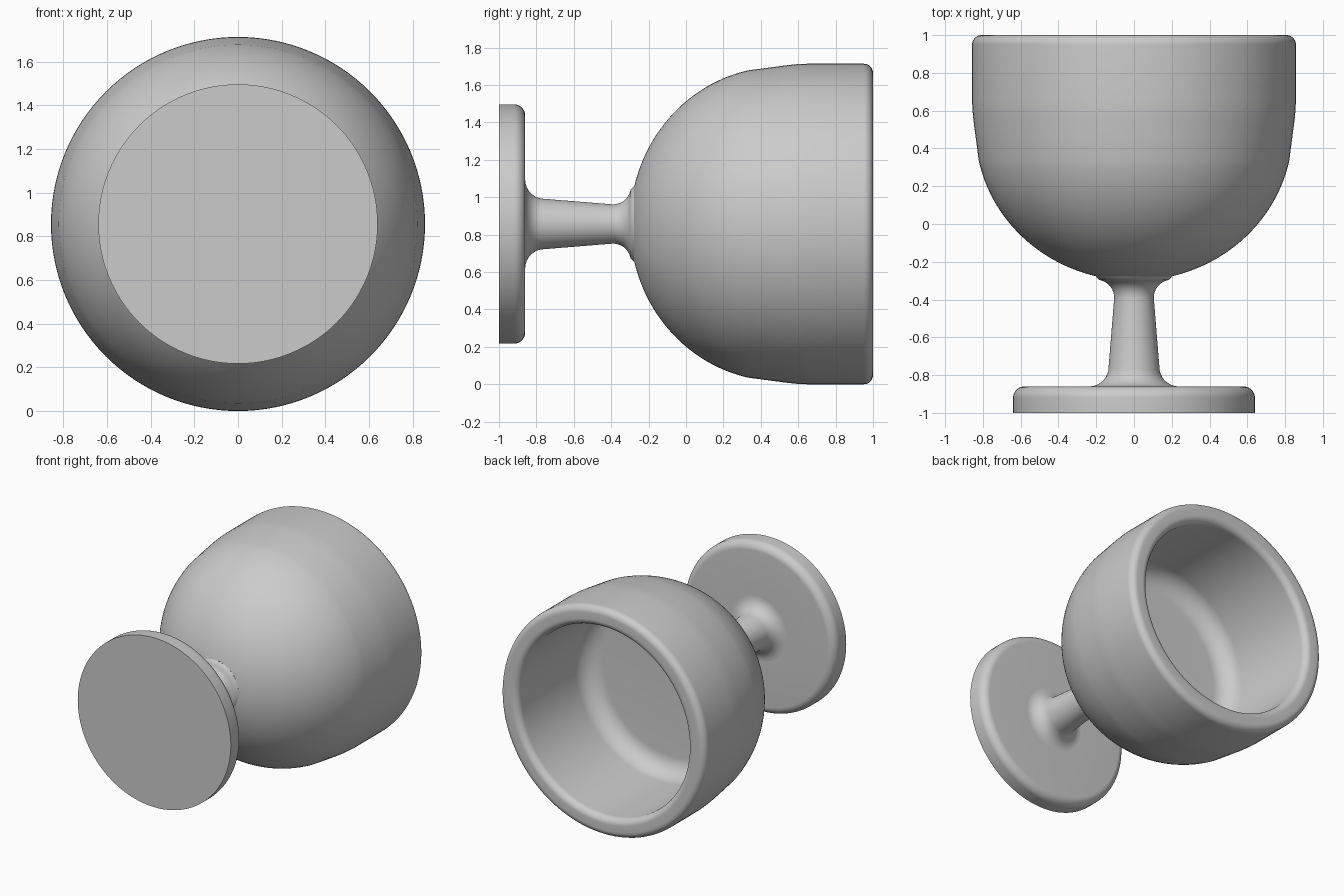
import bpy
import bmesh
from math import sin, cos, pi, radians

SEGMENTS = 128
AXIS_Z = 0.857

cube = bpy.data.objects.get("Cube")
if cube:
    bpy.data.objects.remove(cube, do_unlink=True)

grey = bpy.data.materials.new("plain grey")
grey.use_nodes = True
grey.diffuse_color = (0.6, 0.6, 0.6, 1)
grey.node_tree.nodes["Principled BSDF"].inputs["Base Color"].default_value = (0.6, 0.6, 0.6, 1)


def arc(y, r, size_y, size_r, start, end, steps=10):
    """Elliptical arc of (y, radius) points; angles in degrees from +y."""
    angles = [radians(start + (end - start) * i / steps) for i in range(steps + 1)]
    return [(y + size_y * cos(a), r + size_r * sin(a)) for a in angles]


def lathe(name, profile):
    """Turn a (y, radius) profile around the goblet's lying axis."""
    bm = bmesh.new()
    rings = []
    for y, r in profile:
        if r < 1e-5:
            rings.append([bm.verts.new((0, y, AXIS_Z))] * SEGMENTS)
        else:
            turns = [2 * pi * i / SEGMENTS for i in range(SEGMENTS)]
            rings.append([bm.verts.new((r * sin(t), y, AXIS_Z + r * cos(t))) for t in turns])
    for a, b in zip(rings, rings[1:]):
        for i in range(SEGMENTS):
            j = (i + 1) % SEGMENTS
            corners = list(dict.fromkeys((a[i], a[j], b[j], b[i])))
            bm.faces.new(corners)
    mesh = bpy.data.meshes.new(name)
    bm.to_mesh(mesh)
    bm.free()
    mesh.materials.append(grey)
    obj = bpy.data.objects.new(name, mesh)
    bpy.context.collection.objects.link(obj)
    bpy.ops.object.select_all(action='DESELECT')
    obj.select_set(True)
    bpy.context.view_layer.objects.active = obj
    bpy.ops.object.shade_smooth_by_angle(angle=radians(40))
    return obj


# Flat round foot with a softened upper edge
lathe("foot", [(-1, 0), (-1, 0.64)]
      + arc(-0.92, 0.58, 0.06, 0.06, 90, 0)
      + [(-0.86, 0.24)])

# Slender tapering stem, flared at both ends
lathe("stem", arc(-0.76, 0.24, 0.1, 0.105, 180, 264)
      + arc(-0.39, 0.2, 0.095, 0.095, 266, 350)
      + [(-0.279, 0.2)])

# Deep rounded bowl, rounded rim, hollow with a flat floor
lathe("bowl", arc(0.5, 0, 0.8, 0.84, 166.3, 102, 32)
      + [(0.45, 0.837), (0.55, 0.85), (0.6, 0.855), (0.65, 0.857)]
      + arc(0.95, 0.807, 0.05, 0.05, 90, 0)
      + arc(0.95, 0.76, 0.05, 0.05, 0, -90)
      + arc(0.32, 0.565, 0.14, 0.14, 90, 180)
      + [(0.18, 0)])
